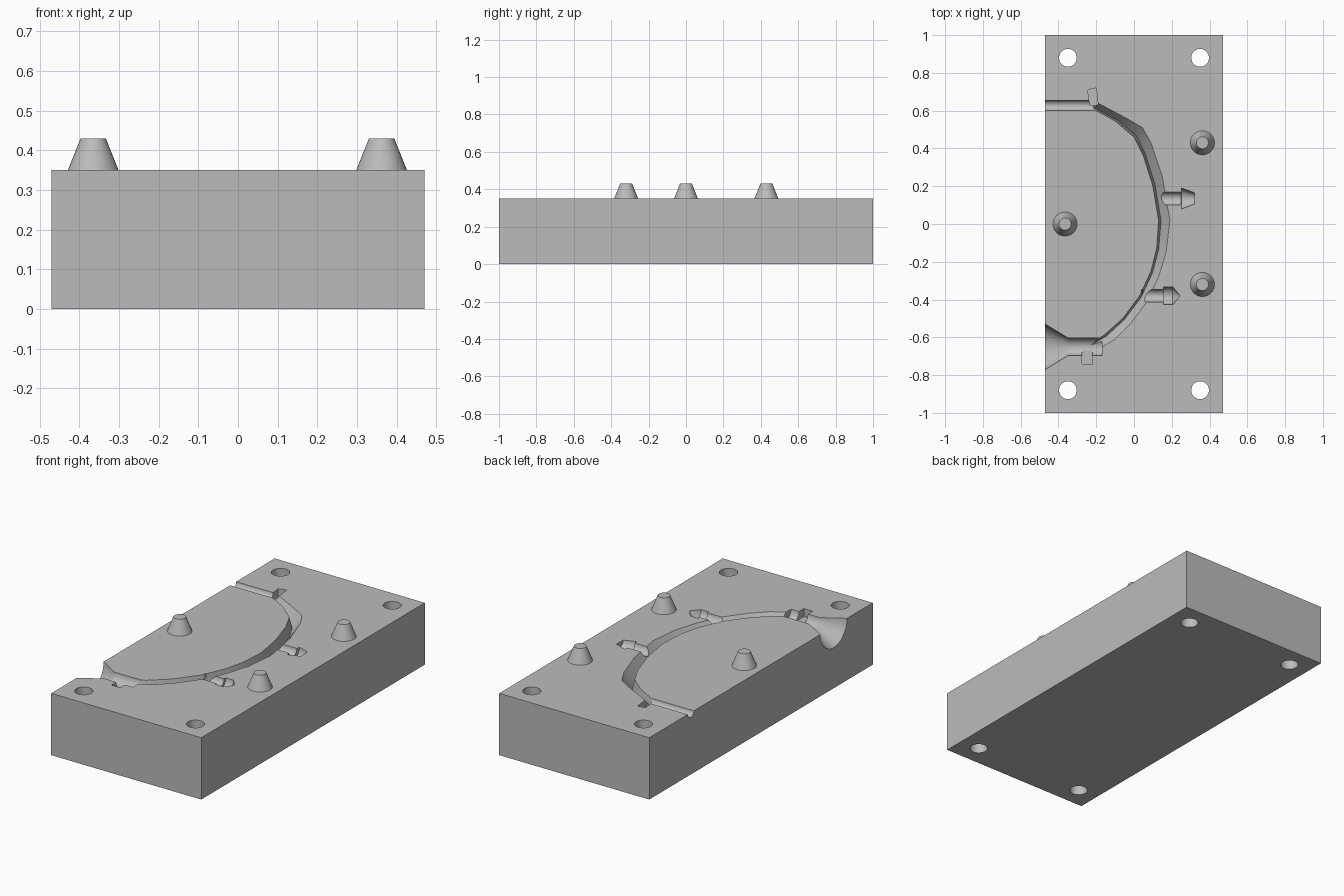
import bpy, bmesh, math
from mathutils import Vector, Matrix

cube = bpy.data.objects.get("Cube")
if cube:
    bpy.data.objects.remove(cube, do_unlink=True)

TOP = 0.35
grey = bpy.data.materials.new("plain grey")
grey.use_nodes = True
colour = (0.5, 0.5, 0.5, 1)
grey.diffuse_color = colour
grey.node_tree.nodes["Principled BSDF"].inputs["Base Color"].default_value = colour


def finish(name, bm):
    bmesh.ops.recalc_face_normals(bm, faces=bm.faces)
    mesh = bpy.data.meshes.new(name)
    bm.to_mesh(mesh)
    bm.free()
    mesh.materials.append(grey)
    ob = bpy.data.objects.new(name, mesh)
    bpy.context.collection.objects.link(ob)
    return ob


def loft(name, rings):
    """Skin a list of equal closed cross-sections and cap both ends."""
    bm = bmesh.new()
    rows = [[bm.verts.new(p) for p in ring] for ring in rings]
    n = len(rows[0])
    for a, b in zip(rows, rows[1:]):
        for i in range(n):
            j = (i + 1) % n
            bm.faces.new((a[i], a[j], b[j], b[i]))
    bm.faces.new(rows[0])
    bm.faces.new(rows[-1])
    return finish(name, bm)


def turned_x(name, y, profile, sides=32):
    """Round channel along x; profile holds (x, radius) pairs."""
    angles = [2 * math.pi * i / sides for i in range(sides)]
    return loft(name, [[(x, y + r * math.cos(a), TOP + r * math.sin(a)) for a in angles]
                       for x, r in profile])


def cone(name, x, y, z0, z1, r0, r1):
    bm = bmesh.new()
    bmesh.ops.create_cone(bm, cap_ends=True, segments=40, radius1=r0, radius2=r1,
                          depth=z1 - z0,
                          matrix=Matrix.Translation((x, y, (z0 + z1) / 2)))
    return finish(name, bm)


def prism(name, outline, z0, z1):
    return loft(name, [[(x, y, z) for x, y in outline] for z in (z0, z1)])


def smooth(ob):
    bpy.ops.object.select_all(action='DESELECT')
    ob.select_set(True)
    bpy.context.view_layer.objects.active = ob
    bpy.ops.object.shade_smooth_by_angle(angle=math.radians(25))


def cut(target, cutter):
    mod = target.modifiers.new("cut", 'BOOLEAN')
    mod.operation = 'DIFFERENCE'
    mod.solver = 'EXACT'
    mod.object = cutter
    bpy.context.view_layer.objects.active = target
    bpy.ops.object.modifier_apply(modifier=mod.name)
    bpy.data.objects.remove(cutter, do_unlink=True)


# Main block
block = prism("mould_block", [(-.47, -1), (.47, -1), (.47, 1), (-.47, 1)], 0, TOP)

# Curved cavity: steep inner wall, sloping outer wall
inner = [(-.22, .61), (-.1, .545), (0, .46), (.05, .36), (.1, .2), (.13, .02),
         (.12, -.13), (.09, -.25), (.03, -.38), (-.06, -.5), (-.16, -.59), (-.29, -.665)]
outer = [(-.2, .645), (-.04, .56), (.045, .51), (.09, .43), (.15, .25), (.19, .02),
         (.17, -.15), (.13, -.28), (.07, -.41), (-.02, -.53), (-.1, -.61), (-.25, -.7)]
rings = []
for i, (p, q) in enumerate(zip(inner, outer)):
    p, q = Vector((*p, TOP)), Vector((*q, TOP))
    up = Vector((0, 0, .05))
    depth = .035 if i in (0, len(inner) - 1) else .065
    bottom = p.lerp(q, .22) - Vector((0, 0, depth))
    rings.append([p, p + up, q + up, q, bottom])
cutters = [loft("cavity", rings)]

# Pour funnel, vent and the two barbed sockets
cutters += [
    turned_x("funnel", -.65, [(-.5, .14), (-.47, .12), (-.35, .047), (-.17, .047)]),
    turned_x("vent", .628, [(-.5, .027), (-.2, .027)]),
    turned_x("upper_socket", .135, [(.12, .034), (.25, .034), (.252, .055), (.32, .03)]),
    turned_x("lower_socket", -.38, [(.04, .034), (.155, .034), (.157, .047), (.205, .047), (.24, .006)]),
]

# Small pockets at the cavity ends
cutters += [
    prism("upper_pocket", [(-.235, .63), (-.19, .63), (-.2, .72), (-.245, .71)], TOP - .045, TOP + .05),
    prism("lower_pocket", [(-.275, -.74), (-.22, -.74), (-.22, -.67), (-.275, -.67)], TOP - .045, TOP + .05),
]

# Bolt holes through the corners
for x in (-.35, .35):
    for y in (-.88, .88):
        cutters.append(cone("bolt_hole", x, y, -.1, .5, .047, .047))

for c in cutters:
    cut(block, c)
smooth(block)

# Tapered locating pegs
for name, x, y in (("back_peg", .362, .43), ("front_peg", .362, -.32), ("side_peg", -.365, 0)):
    smooth(cone(name, x, y, TOP, .43, .064, .032))
